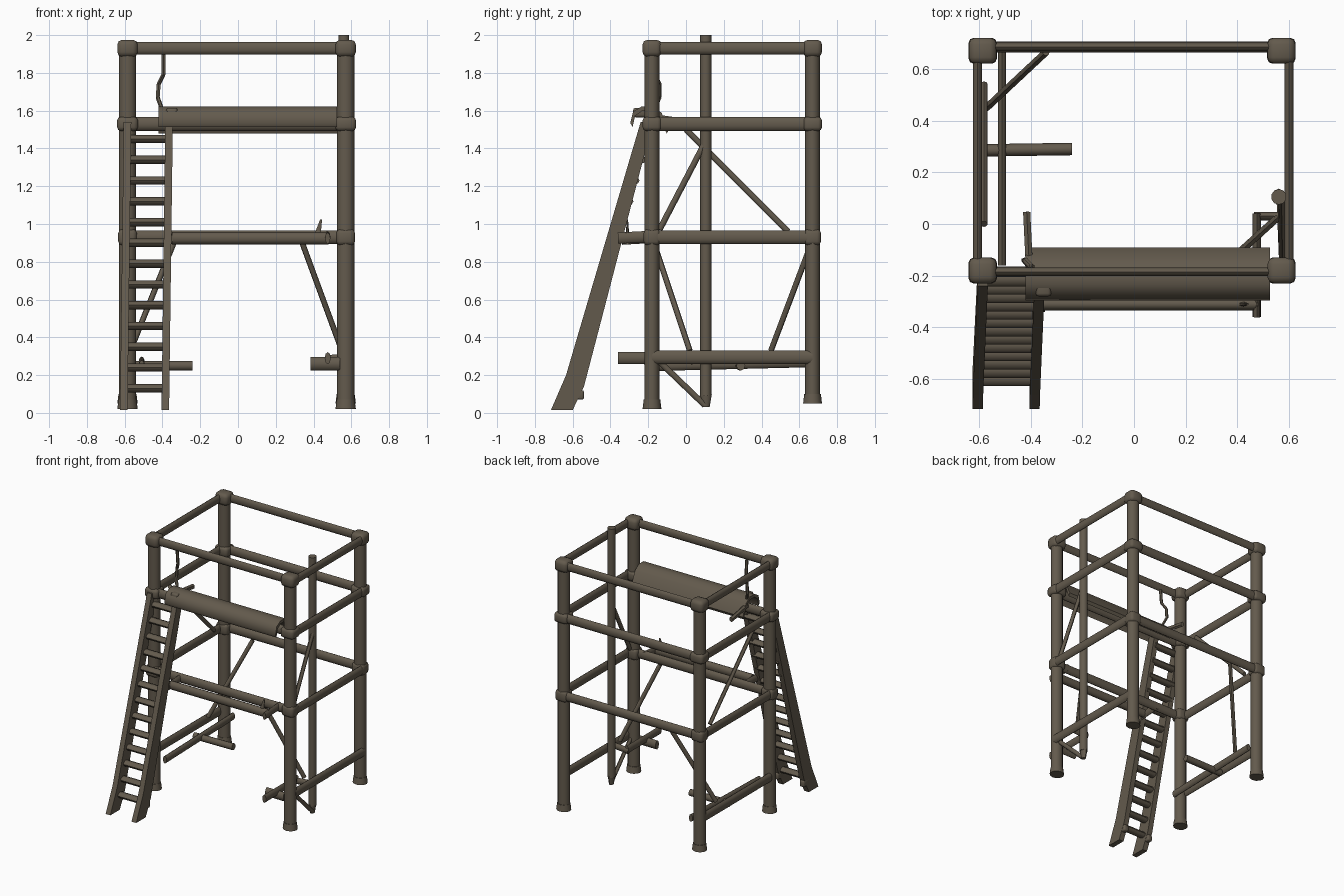
import bpy
import bmesh
import math
from mathutils import Vector, Matrix

if "Cube" in bpy.data.objects:
    bpy.data.objects.remove(bpy.data.objects["Cube"])

wood = bpy.data.materials.new("weathered wood")
wood.use_nodes = True
COLOUR = (0.125, 0.103, 0.074, 1)
wood.diffuse_color = COLOUR
wood.node_tree.nodes["Principled BSDF"].inputs["Base Color"].default_value = COLOUR


def finish(name, bm):
    bmesh.ops.recalc_face_normals(bm, faces=bm.faces)
    mesh = bpy.data.meshes.new(name)
    bm.to_mesh(mesh)
    bm.free()
    ob = bpy.data.objects.new(name, mesh)
    bpy.context.collection.objects.link(ob)
    mesh.materials.append(wood)
    bpy.ops.object.select_all(action='DESELECT')
    ob.select_set(True)
    bpy.context.view_layer.objects.active = ob
    bpy.ops.object.shade_smooth_by_angle(angle=math.radians(50))
    return ob


def pole(name, p, q, wide, high=None, sides=10, taper=1):
    """Rod from p to q with half width and half height, wide axis level."""
    p, q = Vector(p), Vector(q)
    high = high or wide
    d = (q - p).normalized()
    side = Vector((1, 0, 0)) if abs(d.z) > 0.95 else d.cross(Vector((0, 0, 1))).normalized()
    up = side.cross(d).normalized()
    frame = Matrix((side, up, d)).transposed().to_4x4()
    bm = bmesh.new()
    bmesh.ops.create_cone(bm, cap_ends=True, segments=sides, radius1=1, radius2=taper,
                          depth=(q - p).length,
                          matrix=Matrix.Diagonal((1, 1, 1, 1)))
    for v in bm.verts:
        v.co.x *= wide
        v.co.y *= high
    bm.transform(Matrix.Translation((p + q) / 2) @ frame)
    return finish(name, bm)


def block(name, centre, size, bevel=0.012):
    bm = bmesh.new()
    bmesh.ops.create_cube(bm, size=1)
    bm.transform(Matrix.Translation(centre) @ Matrix.Diagonal((*size, 1)))
    if bevel:
        bmesh.ops.bevel(bm, geom=bm.edges[:], offset=bevel, segments=2, affect='EDGES', profile=0.5)
    return finish(name, bm)


def extrude_profile(name, points, x0, x1):
    """Closed (y, z) outline swept along x."""
    bm = bmesh.new()
    face = bm.faces.new([bm.verts.new((x0, y, z)) for y, z in points])
    new = bmesh.ops.extrude_face_region(bm, geom=[face])["geom"]
    bmesh.ops.translate(bm, vec=(x1 - x0, 0, 0),
                        verts=[v for v in new if isinstance(v, bmesh.types.BMVert)])
    return finish(name, bm)


LEFT, RIGHT, FRONT, BACK = 0.57, -0.585, -0.18, 0.67
HIGH, DECK, MID, LOW = 1.93, 1.53, 0.93, 0.295

# Corner posts with feet and joint collars
for xn, x in (("left", LEFT), ("right", RIGHT)):
    for yn, y in (("front", FRONT), ("back", BACK)):
        foot = 0.02 if yn == "front" else 0.05
        tag = yn + "_" + xn
        pole(tag + "_post", (x, y, foot), (x, y, 1.96), 0.046, 0.04, 12)
        pole(tag + "_foot", (x, y, foot), (x, y, foot + 0.05), 0.054, 0.05, 12, 0.88)
        block(tag + "_cap", (x, y, HIGH), (0.108, 0.1, 0.09), 0.025)
        block(tag + "_deck_collar", (x, y, DECK), (0.11, 0.1, 0.075), 0.02)
        block(tag + "_mid_collar", (x, y, MID), (0.098, 0.088, 0.085), 0.02)

# Rails around the frame
for level, z, half in (("top", HIGH, 0.033), ("deck", DECK, 0.037), ("mid", MID, 0.036)):
    thin = 0.017 if level == "top" else 0.022
    pole("front_" + level + "_rail", (RIGHT, FRONT - 0.005, z), (LEFT, FRONT - 0.005, z), thin, half)
    pole("back_" + level + "_rail", (RIGHT, BACK + 0.015, z), (LEFT, BACK + 0.015, z), thin, half)
for xn, x in (("left", LEFT + 0.03), ("right", RIGHT - 0.02)):
    for level, z, half in (("top", HIGH, 0.033), ("deck", DECK, 0.037),
                           ("mid", MID, 0.036), ("low", LOW, 0.036)):
        pole(xn + "_" + level + "_rail", (x, FRONT, z), (x, BACK, z), 0.018, half)
pole("inner_low_rail", (-0.51, FRONT + 0.02, 0.25), (-0.51, BACK, 0.27), 0.016, 0.028)

# Tall mast standing beside the left face
pole("mast", (0.56, 0.105, 0.09), (0.56, 0.105, 2.0), 0.03, 0.03)
pole("mast_foot", (0.56, 0.105, 0.03), (0.56, 0.105, 0.1), 0.015, 0.02, 8, 1.6)

# Arched board over the front deck rail
outer = [(-0.295, 1.535), (-0.28, 1.595), (-0.235, 1.622), (-0.18, 1.622), (-0.13, 1.59), (-0.09, 1.5)]
inner = [(y * 0.88 - 0.023, z - 0.022) for y, z in reversed(outer)]
extrude_profile("arched_board", outer + inner, -0.42, 0.525)

# Bar in front of the middle rail
pole("front_bar", (-0.35, -0.31, 0.925), (0.48, -0.31, 0.925), 0.025, 0.033)
pole("front_bar_bracket", (0.475, -0.36, 0.925), (0.475, -0.17, 0.935), 0.014, 0.03, 8)
pole("front_bar_right_bracket", (-0.36, -0.34, 0.92), (-0.36, -0.17, 0.93), 0.016, 0.03, 8)
pole("front_bar_spike", (0.42, -0.31, 0.94), (0.44, -0.31, 1.025), 0.02, 0.01, 6, 0.3)

# Ladder
foot_y, top_y, top_z = -0.655, -0.205, 1.54
for xn, x in (("left", -0.365), ("right", -0.585)):
    low_x = x - 0.02
    extrude = [(foot_y - 0.06, 0.015), (foot_y + 0.055, 0.015), (foot_y + 0.115, 0.14),
               (top_y + 0.03, top_z), (top_y - 0.035, top_z), (foot_y + 0.02, 0.2)]
    rail = extrude_profile("ladder_" + xn + "_stile", extrude, x - 0.02, x + 0.02)
    for v in rail.data.vertices:
        v.co.x -= 0.02 * (1 - v.co.z / top_z)
    block("ladder_" + xn + "_heel", (low_x, -0.575, 0.095), (0.04, 0.07, 0.05), 0.01)
for i in range(13):
    z = 0.13 + i * 0.11
    y = foot_y + 0.02 + (top_y - foot_y) * z / top_z
    pole("ladder_rung_%d" % (i + 1), (-0.59, y, z), (-0.365, y, z), 0.03, 0.022, 8)
block("ladder_hook", (-0.35, -0.24, 1.59), (0.06, 0.08, 0.05), 0.012)

# Thin diagonal braces
braces = {
    "left_upper": ((0.575, -0.14, 0.97), (0.57, 0.1, 1.43)),
    "right_upper": ((-0.58, 0.0, 1.5), (-0.58, 0.54, 0.96)),
    "front_left": ((0.34, -0.17, 0.9), (0.55, 0.02, 0.33)),
    "back_right": ((-0.34, 0.665, 0.9), (-0.57, 0.45, 0.33)),
    "left_lower": ((0.575, -0.15, 0.28), (0.565, 0.1, 0.04)),
}
for label, (p, q) in braces.items():
    pole(label + "_brace", p, q, 0.014, 0.016, 8)

# Loose stubs near the ground
pole("right_stub", (-0.57, 0.285, 0.25), (-0.24, 0.29, 0.25), 0.024, 0.026, 8)
pole("left_stub", (0.475, -0.36, 0.29), (0.475, 0.04, 0.29), 0.016, 0.032, 8)
pole("left_cross_stub", (0.385, -0.2, 0.26), (0.54, -0.2, 0.26), 0.022, 0.035, 8)
pole("left_stub_link", (0.465, 0.03, 0.28), (0.59, 0.03, 0.29), 0.016, 0.025, 8)

# Hanging strap by the ladder head
strap = [(-0.395, -0.175, 1.9), (-0.395, -0.165, 1.79), (-0.42, -0.14, 1.74),
         (-0.425, -0.14, 1.67), (-0.4, -0.17, 1.6)]
for i, (p, q) in enumerate(zip(strap, strap[1:])):
    pole("strap_%d" % (i + 1), p, q, 0.012, 0.01, 6)
pole("strap_peg", (-0.415, 0.045, 1.53), (-0.405, -0.16, 1.56), 0.016, 0.02, 6)
